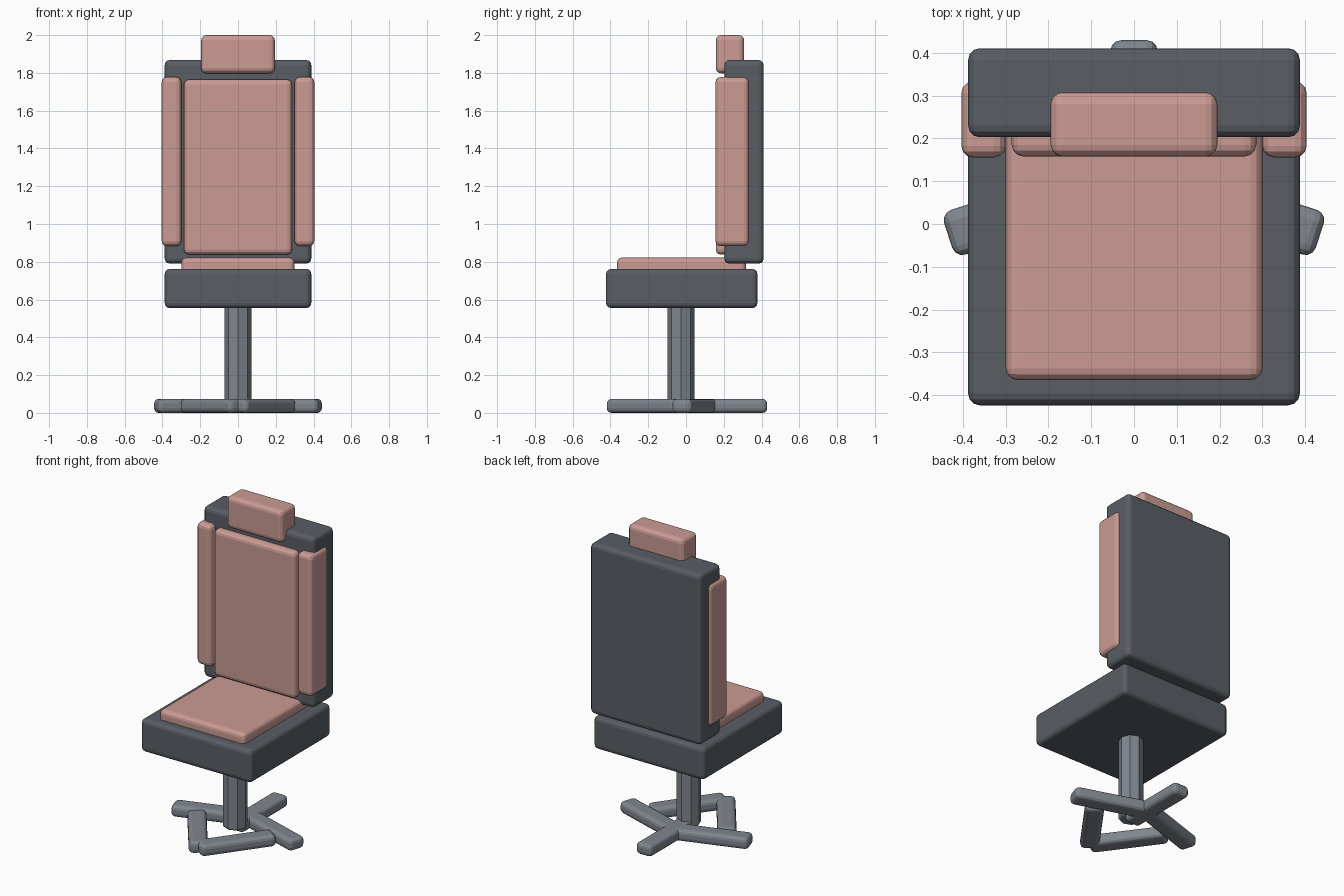
import bpy
import math
from mathutils import Vector

if "Cube" in bpy.data.objects:
    bpy.data.objects.remove(bpy.data.objects["Cube"])


def make_material(name, rgb):
    mat = bpy.data.materials.new(name)
    mat.diffuse_color = (*rgb, 1.0)
    mat.use_nodes = True
    mat.node_tree.nodes["Principled BSDF"].inputs["Base Color"].default_value = mat.diffuse_color
    return mat


PINK = make_material("pink_cushion", (0.60, 0.33, 0.295))
DARK = make_material("dark_grey_shell", (0.10, 0.112, 0.13))
METAL = make_material("metal_grey", (0.215, 0.24, 0.275))


def finish(obj, name, mat, bevel):
    """Name, colour and round the edges of a part."""
    obj.name = name
    obj.data.materials.append(mat)
    mod = obj.modifiers.new("rounded_edges", "BEVEL")
    mod.width = bevel
    mod.segments = 3
    mod.limit_method = 'ANGLE'
    mod.angle_limit = math.radians(50)
    return obj


def box(name, lo, hi, mat, bevel=0.027):
    """Rounded block between two opposite corners."""
    lo, hi = Vector(lo), Vector(hi)
    bpy.ops.mesh.primitive_cube_add(size=1, location=(lo + hi) / 2)
    obj = bpy.context.object
    obj.scale = hi - lo
    bpy.ops.object.transform_apply(location=False, rotation=False, scale=True)
    return finish(obj, name, mat, bevel)


# Seat and its cushion
box("seat", (-0.388, -0.424, 0.555), (0.388, 0.378, 0.762), DARK)
box("seat_cushion", (-0.30, -0.365, 0.70), (0.30, 0.317, 0.822), PINK)

# Backrest with centre cushion, side bolsters and headrest
box("backrest", (-0.388, 0.203, 0.79), (0.388, 0.411, 1.868), DARK)
box("back_cushion", (-0.286, 0.158, 0.838), (0.286, 0.30, 1.765), PINK)
box("headrest", (-0.195, 0.158, 1.798), (0.195, 0.308, 2.0), PINK)
for side, a, b in (("left", -0.404, -0.30), ("right", 0.30, 0.404)):
    box(side + "_bolster", (a, 0.156, 0.883), (b, 0.333, 1.778), PINK)

# Octagonal column
HUB_Y = -0.027
bpy.ops.mesh.primitive_cylinder_add(vertices=8, radius=0.072, depth=0.55,
                                    location=(0, HUB_Y, 0.31))
column = bpy.context.object
column.rotation_euler.z = 0
finish(column, "column", METAL, 0.015)

# Five crossed foot bars, turned opposite to their placement around the hub
LENGTH = 0.457
for i in range(5):
    a = math.radians(72 * i)
    foot = box("foot_bar_%d" % (i + 1), (-0.055, -LENGTH / 2, 0.0),
               (0.055, LENGTH / 2, 0.074), METAL, 0.025)
    foot.location.x = LENGTH / 2 * math.sin(a)
    foot.location.y = HUB_Y + LENGTH / 2 * math.cos(a)
    foot.rotation_euler.z = a
